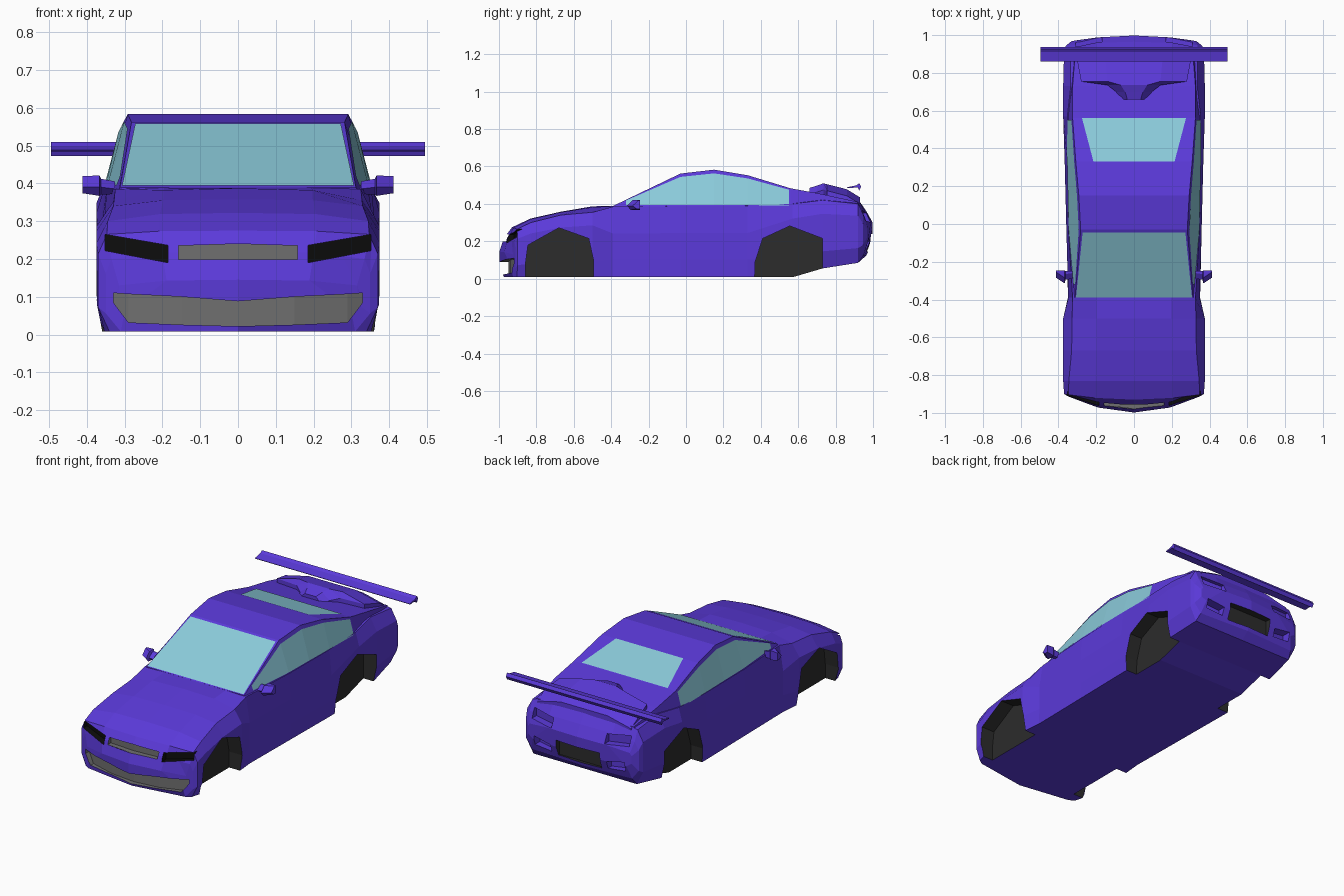
import bpy, bmesh

if "Cube" in bpy.data.objects:
    bpy.data.objects.remove(bpy.data.objects["Cube"])


def material(name, rgb):
    m = bpy.data.materials.new(name)
    m.diffuse_color = (*rgb, 1)
    m.use_nodes = True
    m.node_tree.nodes["Principled BSDF"].inputs["Base Color"].default_value = m.diffuse_color
    return m


PAINT = material("paint", (0.105, 0.042, 0.70))
GLASS = material("glass", (0.26, 0.60, 0.71))
DARK = material("dark", (0.025, 0.025, 0.025))
BLACK = material("black", (0.004, 0.004, 0.004))
GREY = material("grille_grey", (0.16, 0.16, 0.16))


def loft(name, rings, mat, closed=True):
    """Skin rings of equal point count; open rings make a sheet."""
    bm = bmesh.new()
    vs = [[bm.verts.new(p) for p in r] for r in rings]
    n = len(rings[0])
    for a, b in zip(vs, vs[1:]):
        for i in range(n if closed else n - 1):
            j = (i + 1) % n
            bm.faces.new((a[i], a[j], b[j], b[i]))
    if closed:
        caps = [range(n)]
        if n == 12:  # body caps keep their centre line
            caps = [(0, 1, 5, 6), (1, 2, 4, 5), (2, 3, 4),
                    (0, 11, 7, 6), (11, 10, 8, 7), (10, 9, 8)]
        for r in (vs[0], vs[-1]):
            for c in caps:
                bm.faces.new([r[i] for i in c])
    bmesh.ops.recalc_face_normals(bm, faces=bm.faces)
    me = bpy.data.meshes.new(name)
    bm.to_mesh(me)
    bm.free()
    me.materials.append(mat)
    ob = bpy.data.objects.new(name, me)
    bpy.context.collection.objects.link(ob)
    return ob


def flip(rings):
    return [[(-x, y, z) for x, y, z in r] for r in rings]


def cut(target, cutter):
    mod = target.modifiers.new("cut", 'BOOLEAN')
    mod.operation, mod.solver, mod.object = 'DIFFERENCE', 'EXACT', cutter
    mod.material_mode = 'TRANSFER'
    bpy.context.view_layer.objects.active = target
    bpy.ops.object.modifier_apply(modifier=mod.name)
    bpy.data.objects.remove(cutter)


# Body: y, bottom z, bottom w, mid w, shoulder z, shoulder w, top z, plan sweep
stations = [
    (-.998, .06, .30, .32, .13, .315, .145, .075),
    (-.972, .008, .31, .35, .20, .335, .22, .06),
    (-.93, .008, .34, .37, .265, .347, .275, .03),
    (-.83, .008, .36, .375, .30, .345, .322, 0),
    (-.67, .008, .36, .375, .34, .33, .358, 0),
    (-.50, .008, .36, .375, .355, .328, .387, 0),
    (-.39, .008, .35, .348, .385, .325, .389, 0),
    (-.03, .008, .355, .358, .388, .347, .39, 0),
    (.33, .008, .36, .367, .39, .353, .40, 0),
    (.57, .008, .36, .375, .40, .353, .41, 0),
    (.73, .055, .355, .375, .42, .335, .445, 0),
    (.92, .085, .33, .37, .40, .335, .425, 0),
    (.965, .125, .32, .36, .34, .335, .36, -.02),
    (.998, .20, .30, .33, .28, .32, .30, -.03),
]


def body_ring(y, zb, wb, wm, zs, ws, zt, sweep):
    h = zs - zb
    crease = .62 if -.45 < y < .4 else .8  # fender crease rises over the wheels
    half = [(0, zb), (wb, zb), (wm, zb + .25 * h), (wm, zb + crease * h),
            (ws, zs), (ws * .6, zt - .15 * (zt - zs)), (0, zt)]
    pts = half + [(-x, z) for x, z in half[-2:0:-1]]
    return [(x, y + sweep * (x / wm) ** 2, z) for x, z in pts]


body = loft("body", [body_ring(*s) for s in stations], PAINT)

# Wheel wells
arches = [
    [(-.857, -.05), (-.857, .09), (-.845, .18), (-.68, .272), (-.52, .215), (-.495, .10), (-.495, -.05)],
    [(.365, -.05), (.37, .09), (.41, .215), (.555, .282), (.73, .215), (.73, .10), (.73, -.05)],
]
for arch in arches:
    rings = [[(x, y, z) for y, z in arch] for x in (.29, .6)]
    cut(body, loft("well_cutter", rings, DARK))
    cut(body, loft("well_cutter", flip(rings), DARK))


def recess(columns, mat, outer=-1.2, mirrored=True):
    """Cut a pocket into front or back; columns are x, top z, bottom z, depth y."""
    rings = [[(x, outer, t), (x, y, t), (x, y, b), (x, outer, b)] for x, t, b, y in columns]
    cut(body, loft("recess_cutter", rings, mat))
    if mirrored:
        cut(body, loft("recess_cutter", flip(rings), mat))


# Headlights, upper and lower grilles
recess([(.185, .236, .19, -.92), (.352, .265, .222, -.875)], BLACK)
recess([(-.158, .235, .198, -.935), (0, .24, .198, -.945), (.158, .235, .198, -.935)], GREY, mirrored=False)
right = [(.15, .10, .026, -.94), (.29, .107, .032, -.905), (.33, .11, .085, -.885)]
left = [(-x, t, b, y) for x, t, b, y in reversed(right)]
recess(left + [(0, .088, .022, -.95)] + right, GREY, mirrored=False)

# Rear number panel, tail light slots and bumper vents
recess([(-.14, .24, .145, .955), (.14, .24, .145, .955)], DARK, 1.2, False)
recess([(.17, .35, .30, .945), (.31, .365, .31, .92)], PAINT, 1.2)
recess([(.18, .20, .155, .935), (.29, .22, .165, .92)], PAINT, 1.2)

# Cabin: y, base w, roof w, roof z
cabin = [(-.39, .315, .312, .389), (-.03, .345, .282, .562), (.15, .349, .292, .583),
         (.33, .352, .308, .553), (.56, .352, .325, .483), (.73, .333, .325, .452), (.92, .32, .31, .41)]
BASE = .385
loft("cabin", [[(-wb, y, BASE), (-wt, y, zt), (wt, y, zt), (wb, y, BASE)]
               for y, wb, wt, zt in cabin], PAINT)

# Windscreen and rear window
loft("windscreen", [[(-.307, -.388, .394), (.307, -.388, .394)],
                    [(-.272, -.045, .558), (.272, -.045, .558)]], GLASS, False)
loft("rear_window", [[(-.215, .332, .556), (.215, .332, .556)],
                     [(-.275, .56, .487), (.275, .56, .487)]], GLASS, False)


# Side windows follow the cabin sides
def side_point(y, f):
    for a, b in zip(cabin, cabin[1:]):
        if a[0] <= y <= b[0]:
            t = (y - a[0]) / (b[0] - a[0])
            wb, wt, zt = (a[i] + t * (b[i] - a[i]) for i in (1, 2, 3))
            return (wb + f * (wt - wb) + .004, y, BASE + f * (zt - BASE))


window = [[side_point(y, f0), side_point(y, .9)]
          for y, f0 in ((-.32, .25), (-.03, .05), (.15, .05), (.33, .05), (.55, .06))]
loft("side_window_right", window, GLASS, False)
loft("side_window_left", flip(window), GLASS, False)

# Door mirrors: slim arm flaring into a housing with a pointed front
mirror = [[(x, y0, zm), (x, y0 + .02, z0), (x, y1, z0), (x, y1, z1), (x, y0 + .03, z1)]
          for x, y0, y1, z0, z1, zm in
          ((.325, -.29, -.25, .372, .405, .385), (.362, -.295, -.25, .37, .412, .39),
           (.367, -.315, -.245, .367, .421, .39), (.412, -.285, -.245, .374, .419, .39))]
loft("mirror_right", mirror, PAINT)
loft("mirror_left", flip(mirror), PAINT)

# Rear deck hump with a narrow scoop at its front: y, half width, top z
hump = [(.66, .07, .485), (.70, .095, .498), (.735, .14, .51), (.755, .28, .505),
        (.86, .30, .478), (.93, .30, .435)]
loft("rear_deck", [[(-w, y, .38), (-w, y, z - .035), (-w * .5, y, z), (w * .5, y, z),
                    (w, y, z - .035), (w, y, .38)] for y, w, z in hump], PAINT)

# Rear wing: thin blade with an upright lip
foil = [(.86, .489), (.91, .499), (.926, .51), (.937, .492), (.926, .472), (.918, .488), (.865, .484)]
loft("rear_wing", [[(x, y, z) for y, z in foil] for x in (-.495, .495)], PAINT)
